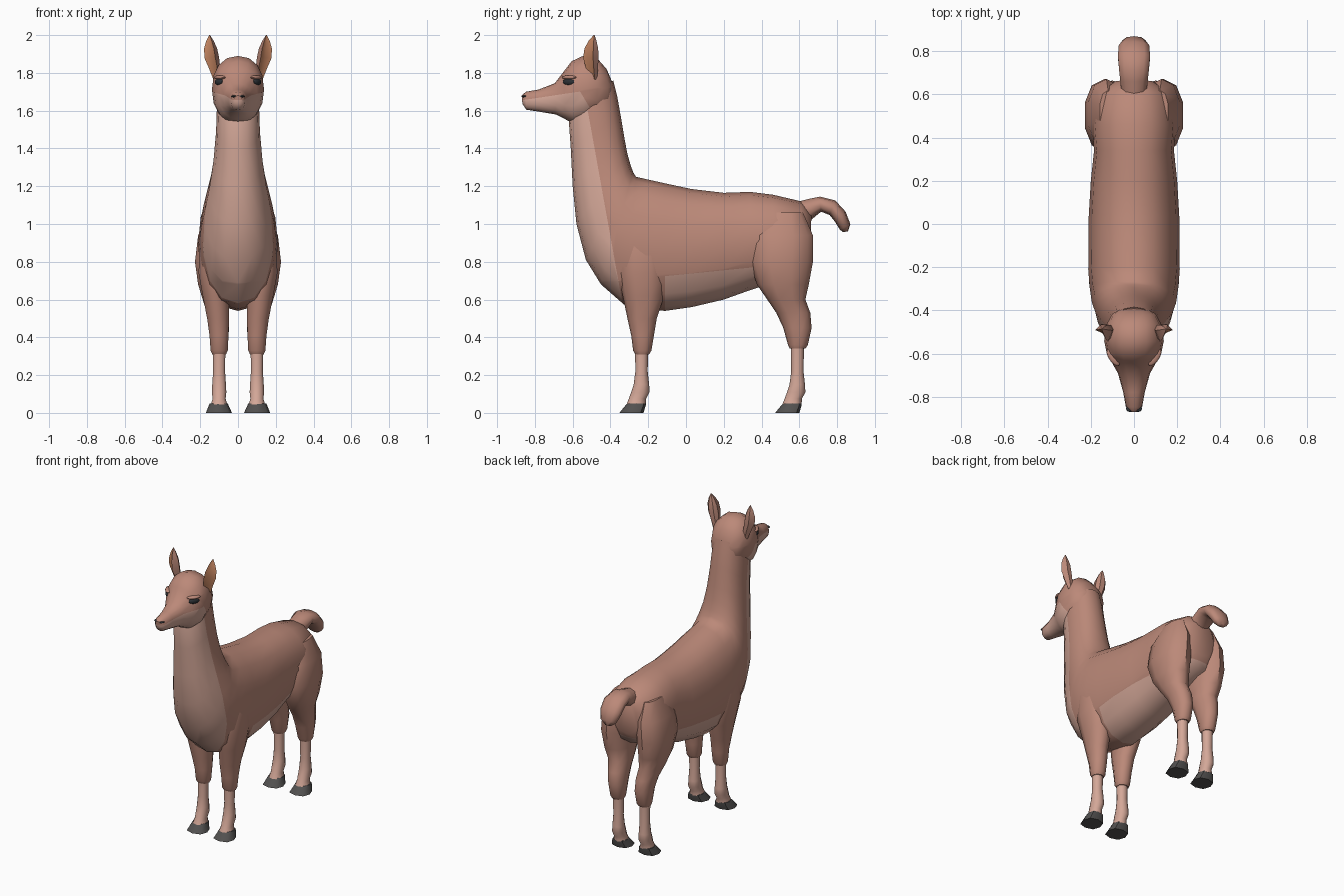
import bpy, bmesh, math
from mathutils import Vector

if "Cube" in bpy.data.objects:
    bpy.data.objects.remove(bpy.data.objects["Cube"])


def mat(name, rgb):
    m = bpy.data.materials.new(name)
    m.diffuse_color = (*rgb, 1)
    m.use_nodes = True
    m.node_tree.nodes["Principled BSDF"].inputs["Base Color"].default_value = m.diffuse_color
    return m


WOOL = mat("brown wool", (0.50, 0.25, 0.19))
PALE = mat("pale wool", (0.66, 0.39, 0.315))
HOOF = mat("hoof grey", (0.085, 0.082, 0.08))
DARK = mat("eye dark", (0.025, 0.03, 0.035))
EAR = mat("ear inside", (0.60, 0.255, 0.13))


def finish(bm, name, mats, angle=50):
    bmesh.ops.recalc_face_normals(bm, faces=bm.faces)
    me = bpy.data.meshes.new(name)
    bm.to_mesh(me)
    bm.free()
    ob = bpy.data.objects.new(name, me)
    bpy.context.collection.objects.link(ob)
    for m in mats:
        me.materials.append(m)
    bpy.ops.object.select_all(action='DESELECT')
    ob.select_set(True)
    bpy.context.view_layer.objects.active = ob
    bpy.ops.object.shade_smooth_by_angle(angle=math.radians(angle))
    return ob


def skin(bm, rings):
    """Join rings of points with quads and cap both ends."""
    vs = [[bm.verts.new(p) for p in r] for r in rings]
    n = len(vs[0])
    for a, b in zip(vs, vs[1:]):
        for i in range(n):
            bm.faces.new((a[i], a[(i + 1) % n], b[(i + 1) % n], b[i]))
    bm.faces.new(vs[0])
    bm.faces.new(vs[-1])


def oval(p, q, hw, n, cx=0.0, power=0.9):
    """Rounded ring in the plane through side-view points p, q (y, z) and x."""
    a, b = Vector((cx, *p)), Vector((cx, *q))
    c, h = (a + b) / 2, (b - a) / 2
    pts = []
    for i in range(n):
        t = 2 * math.pi * i / n
        s, k = math.sin(t), math.cos(t)
        s = math.copysign(abs(s) ** power, s)
        k = math.copysign(abs(k) ** power, k)
        pts.append(c + h * k + Vector((hw * s, 0, 0)))
    return pts


def cut(bm, point, normal):
    bmesh.ops.bisect_plane(bm, geom=bm.verts[:] + bm.edges[:] + bm.faces[:],
                           plane_co=point, plane_no=normal)


# Trunk and neck: (bottom or front point, top or back point, half width)
TRUNK = [
    ((.655, .83), (.665, 1.06), .09), ((.61, .75), (.61, 1.12), .165),
    ((.46, .69), (.46, 1.155), .195), ((.34, .65), (.34, 1.17), .185),
    ((.20, .60), (.20, 1.165), .20), ((.03, .56), (.03, 1.185), .21),
    ((-.11, .54), (-.11, 1.215), .21), ((-.22, .55), (-.20, 1.235), .212),
    ((-.33, .575), (-.265, 1.25), .205), ((-.45, .68), (-.28, 1.275), .195),
    ((-.53, .81), (-.293, 1.31), .178), ((-.58, 1.0), (-.31, 1.37), .152),
    ((-.60, 1.2), (-.327, 1.46), .13), ((-.61, 1.4), (-.347, 1.58), .116),
    ((-.62, 1.54), (-.365, 1.68), .112), ((-.60, 1.62), (-.385, 1.76), .105),
]
bm = bmesh.new()
skin(bm, [oval(p, q, w, 16) for p, q, w in TRUNK])
bib_co, bib_no = Vector((0, -.52, 1.6)), Vector((0, -1, -.18))
belly_co, belly_no = Vector((0, 0, .735)), Vector((0, .1, -1))
cut(bm, bib_co, bib_no)
cut(bm, belly_co, belly_no)
for f in bm.faces:
    c = f.calc_center_median()
    bib = (c - bib_co).dot(bib_no) > 0
    belly = (c - belly_co).dot(belly_no) > 0 and c.y > -.11
    f.material_index = int(bib or belly)
finish(bm, "trunk_and_neck", [WOOL, PALE])

# Head with pale lower face
HEAD = [
    ((-.866, 1.635), (-.870, 1.68), .02), ((-.845, 1.605), (-.848, 1.70), .038),
    ((-.78, 1.595), (-.78, 1.712), .05), ((-.69, 1.58), (-.695, 1.745), .074),
    ((-.64, 1.555), (-.645, 1.81), .102), ((-.595, 1.53), (-.605, 1.862), .126),
    ((-.54, 1.535), (-.545, 1.89), .138), ((-.47, 1.57), (-.47, 1.877), .13),
    ((-.41, 1.61), (-.42, 1.82), .10), ((-.385, 1.66), (-.39, 1.75), .05),
]
bm = bmesh.new()
skin(bm, [oval(p, q, w, 16) for p, q, w in HEAD])
jaw_co, jaw_no = Vector((0, -.87, 1.655)), Vector((0, .15, -1))
back_co, back_no = Vector((0, -.53, 1.65)), Vector((0, -1, -.6))
cut(bm, jaw_co, jaw_no)
cut(bm, back_co, back_no)
for f in bm.faces:
    c = f.calc_center_median()
    f.material_index = int((c - jaw_co).dot(jaw_no) > 0 and (c - back_co).dot(back_no) > 0)
finish(bm, "head", [WOOL, PALE])

# Tail curling up and over
TAIL = [
    ((.59, .99), (.60, 1.12), .06), ((.66, 1.02), (.66, 1.135), .066),
    ((.715, 1.065), (.71, 1.145), .072), ((.76, 1.048), (.79, 1.125), .078),
    ((.79, 1.01), (.845, 1.065), .074), ((.815, .97), (.870, 1.0), .055),
    ((.83, .958), (.857, .96), .025),
]
bm = bmesh.new()
skin(bm, [oval(p, q, w, 10) for p, q, w in TAIL])
finish(bm, "tail", [WOOL], 60)

# Legs: (height, front y, back y, inner x, outer x)
FRONT_UPPER = [(1.02, -.32, -.14, .09, .17), (.88, -.36, -.10, .06, .208),
               (.74, -.36, -.10, .05, .212), (.62, -.335, -.115, .045, .190),
               (.50, -.31, -.155, .045, .166), (.41, -.29, -.17, .048, .153),
               (.33, -.28, -.183, .052, .147), (.31, -.268, -.195, .062, .138)]
HIND_UPPER = [(1.06, .42, .62, .08, .16), (.94, .35, .672, .04, .215),
              (.80, .335, .672, .04, .232), (.68, .375, .650, .045, .215),
              (.60, .43, .632, .045, .190), (.53, .478, .658, .045, .168),
              (.45, .515, .665, .045, .155), (.36, .54, .645, .052, .147),
              (.34, .55, .632, .062, .138)]
LOWER = [(.36, -.035, .035, .065, .135), (.22, -.033, .032, .067, .133),
         (.15, -.042, .04, .062, .138), (.11, -.055, .042, .06, .14),
         (.075, -.068, .024, .064, .136), (.045, -.08, .022, .055, .145)]
FOOT = [(.05, -.075, .022, .053, .150), (.04, -.085, .022, .05, .154),
        (0, -.118, .01, .032, .170)]


def leg_part(name, rows, side, material, dy=0.0, n=10, power=0.9):
    bm = bmesh.new()
    skin(bm, [oval((a + dy, z), (b + dy, z), (x1 - x0) / 2, n,
                   side * (x0 + x1) / 2, power) for z, a, b, x0, x1 in rows])
    finish(bm, name, [material])


for side, label in ((-1, "left"), (1, "right")):
    for end, upper, dy in (("front", FRONT_UPPER, -.235), ("hind", HIND_UPPER, .59)):
        leg_part(f"{end}_upper_leg_{label}", upper, side, WOOL)
        leg_part(f"{end}_lower_leg_{label}", LOWER, side, PALE, dy)
        leg_part(f"{end}_hoof_{label}", FOOT, side, HOOF, dy, 8, 0.8)

    # Cupped ear: (height, centre x, centre y, scale)
    section = [(.040, .005), (.004, -.010), (-.018, -.048), (-.038, .004),
               (-.022, .030), (.012, .034)]
    rows = [(1.765, .112, -.485, .45), (1.82, .122, -.492, .75),
            (1.88, .138, -.497, 1.0), (1.93, .144, -.495, .88),
            (1.97, .148, -.491, .5), (2.0, .150, -.486, .06)]
    bm = bmesh.new()
    skin(bm, [[Vector((side * (cx + s * u), cy + s * v, z)) for u, v in section]
              for z, cx, cy, s in rows])
    bm.faces.ensure_lookup_table()
    for i, f in enumerate(bm.faces):
        f.material_index = int(i % 6 < 2 and i < 30)
    finish(bm, f"ear_{label}", [WOOL, EAR], 45)

    # Eye, brow and nostril
    for name, loc, size, m in (
            ("eye", (.100, -.620, 1.752), (.017, .032, .019), DARK),
            ("brow", (.096, -.618, 1.776), (.024, .040, .011), WOOL),
            ("nostril", (.018, -.855, 1.676), (.019, .016, .006), DARK)):
        bm = bmesh.new()
        bmesh.ops.create_uvsphere(bm, u_segments=12, v_segments=8, radius=1)
        for v in bm.verts:
            x, y, z = (v.co[k] * size[k] for k in range(3))
            if name != "nostril":
                x += y * .5
            v.co = (side * (x + loc[0]), y + loc[1], z + loc[2])
        finish(bm, f"{name}_{label}", [m])
